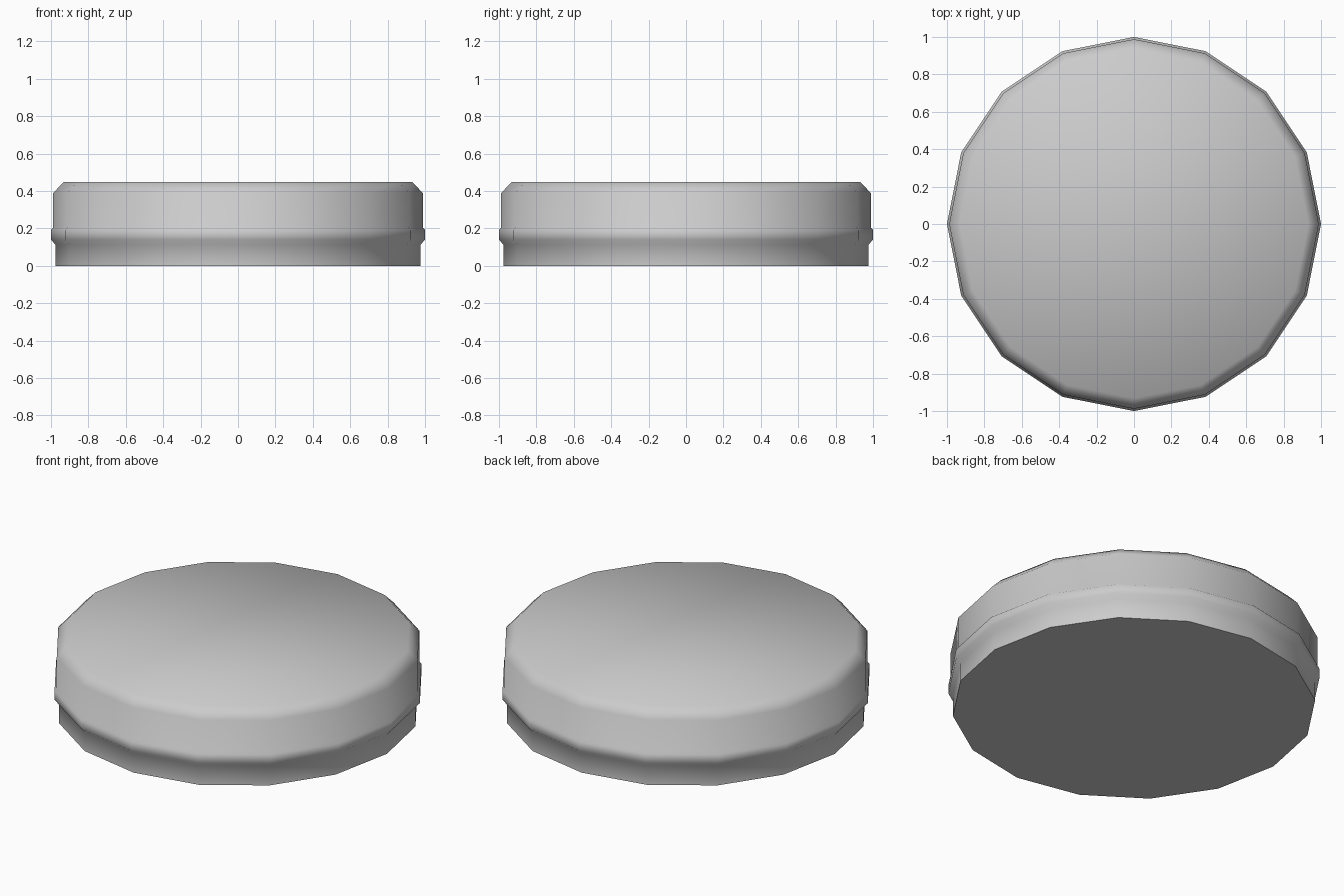
import bpy
import bmesh
from math import cos, sin, pi

SIDES = 16

# Remove the default cube
cube = bpy.data.objects.get("Cube")
if cube:
    bpy.data.objects.remove(cube, do_unlink=True)

# Single grey material
grey = bpy.data.materials.new("light_grey")
grey.use_nodes = True
color = (0.6, 0.6, 0.6, 1.0)
grey.diffuse_color = color
grey.node_tree.nodes["Principled BSDF"].inputs["Base Color"].default_value = color

# Side profile (radius, height): base, raised rim band, upper wall, bevelled top
profile = [
    (0.976, 0.0), (0.976, 0.113),
    (1.0, 0.14), (1.0, 0.192),
    (0.988, 0.204), (0.988, 0.39),
    (0.932, 0.447),
]

# Lathe the profile into a sixteen-sided disc
bm = bmesh.new()
rings = [[bm.verts.new((r * cos(2 * pi * i / SIDES), r * sin(2 * pi * i / SIDES), z))
          for i in range(SIDES)] for r, z in profile]
for low, high in zip(rings, rings[1:]):
    for i in range(SIDES):
        j = (i + 1) % SIDES
        bm.faces.new((low[i], low[j], high[j], high[i]))

# Flat caps
bottom = bm.faces.new(rings[0][::-1])
bm.faces.new(rings[-1])

# Smooth everywhere, with a crisp edge around the underside
for face in bm.faces:
    face.smooth = True
bottom.smooth = False
for edge in bottom.edges:
    edge.smooth = False

mesh = bpy.data.meshes.new("round_disc")
bm.to_mesh(mesh)
bm.free()
mesh.materials.append(grey)
disc = bpy.data.objects.new("round_disc", mesh)
bpy.context.collection.objects.link(disc)
